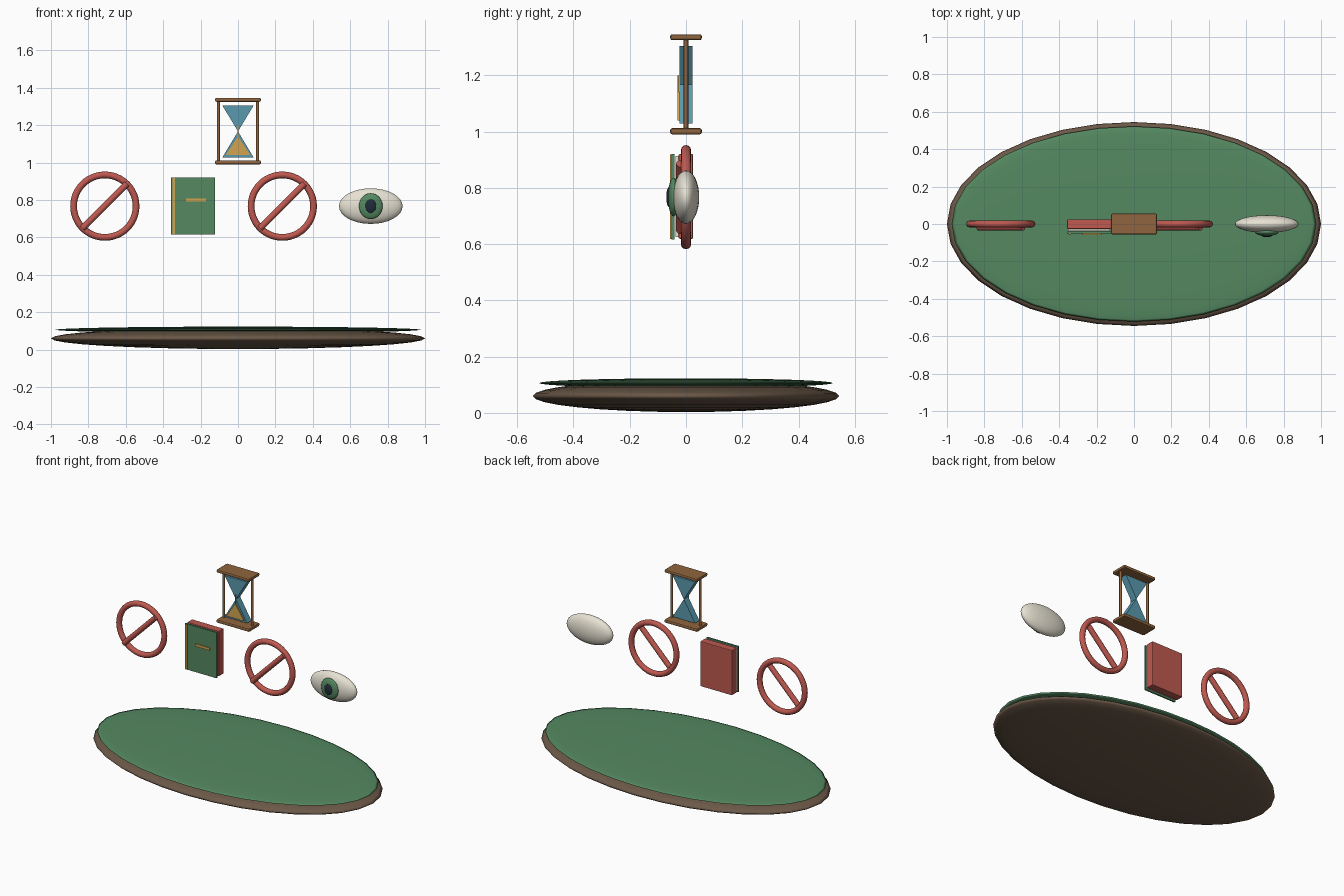
import bpy, math
from mathutils import Vector

if "Cube" in bpy.data.objects:
    bpy.data.objects.remove(bpy.data.objects["Cube"])


def mat(name, r, g, b):
    m = bpy.data.materials.new(name)
    m.diffuse_color = (r, g, b, 1)
    m.use_nodes = True
    m.node_tree.nodes["Principled BSDF"].inputs["Base Color"].default_value = m.diffuse_color
    return m


GREEN = mat("green", 0.09, 0.25, 0.12)
SOIL = mat("dark_brown", 0.15, 0.10, 0.065)
RED = mat("red", 0.52, 0.10, 0.08)
WOOD = mat("wood", 0.28, 0.13, 0.05)
GLASS = mat("blue_glass", 0.10, 0.32, 0.42)
GOLD = mat("gold", 0.65, 0.37, 0.08)
CREAM = mat("cream", 0.80, 0.76, 0.65)
DARK = mat("dark", 0.015, 0.025, 0.04)


def finish(name, m, smooth=False):
    o = bpy.context.object
    o.name = name
    o.data.materials.append(m)
    if smooth:
        bpy.ops.object.shade_smooth_by_angle(angle=math.radians(40))
    return o


def ellipsoid(name, loc, radii, m):
    bpy.ops.mesh.primitive_uv_sphere_add(segments=32, ring_count=16, location=loc)
    bpy.context.object.scale = radii
    bpy.ops.object.transform_apply(location=False, rotation=False, scale=True)
    o = finish(name, m)
    bpy.ops.object.shade_smooth()
    return o


def box(name, lo, hi, m, bevel=0):
    lo, hi = Vector(lo), Vector(hi)
    bpy.ops.mesh.primitive_cube_add(size=1, location=(lo + hi) / 2)
    bpy.context.object.scale = hi - lo
    bpy.ops.object.transform_apply(location=False, rotation=False, scale=True)
    o = finish(name, m)
    if bevel:
        b = o.modifiers.new("bevel", "BEVEL")
        b.width = bevel
        b.segments = 2
    return o


def rod(name, a, b, r, m):
    a, b = Vector(a), Vector(b)
    bpy.ops.mesh.primitive_cylinder_add(
        vertices=16, radius=r, depth=(b - a).length, location=(a + b) / 2,
        rotation=(b - a).to_track_quat('Z', 'Y').to_euler())
    return finish(name, m, True)


def wedge(name, half, z_base, z_tip, y0, y1, m):
    # triangular prism extruded along y
    pts = [(-half, z_base), (half, z_base), (0, z_tip)]
    if z_tip < z_base:
        pts.reverse()
    verts = [(x, y, z) for y in (y0, y1) for x, z in pts]
    faces = [(0, 1, 2), (5, 4, 3)] + [(i, i + 3, (i + 1) % 3 + 3, (i + 1) % 3) for i in range(3)]
    me = bpy.data.meshes.new(name)
    me.from_pydata(verts, [], faces)
    me.materials.append(m)
    bpy.context.collection.objects.link(bpy.data.objects.new(name, me))


# oval base with green top
ellipsoid("base_rim", (0, 0, 0.06), (1, 0.545, 0.057), SOIL)
ellipsoid("base_top", (0, 0, 0.106), (0.975, 0.522, 0.017), GREEN)

# two prohibition signs
ZC = 0.767
for side, x in (("left", -0.712), ("right", 0.237)):
    bpy.ops.mesh.primitive_torus_add(
        major_radius=0.167, minor_radius=0.018, major_segments=48, minor_segments=12,
        location=(x, 0, ZC), rotation=(math.pi / 2, 0, 0))
    finish(side + "_sign_ring", RED, True)
    d = 0.119
    rod(side + "_sign_bar", (x - d, -0.018, ZC - d), (x + d, -0.018, ZC + d), 0.017, RED)

# book
box("book_body", (-0.357, -0.026, 0.619), (-0.123, 0.025, 0.92), RED, 0.004)
box("book_pages", (-0.354, -0.037, 0.625), (-0.128, -0.026, 0.914), CREAM)
box("book_cover", (-0.357, -0.051, 0.616), (-0.123, -0.041, 0.921), GREEN)
box("book_spine_strip", (-0.351, -0.056, 0.618), (-0.338, -0.05, 0.919), GOLD)
box("book_clasp", (-0.277, -0.058, 0.791), (-0.17, -0.05, 0.808), GOLD)

# hourglass
box("hourglass_top_plate", (-0.122, -0.056, 1.325), (0.122, 0.056, 1.346), WOOD, 0.007)
box("hourglass_bottom_plate", (-0.122, -0.056, 0.99), (0.122, 0.056, 1.012), WOOD, 0.007)
for side, x in (("left", -0.105), ("right", 0.105)):
    rod(side + "_hourglass_post", (x, 0, 1.005), (x, 0, 1.332), 0.008, WOOD)
wedge("upper_glass", 0.083, 1.304, 1.167, -0.023, 0.023, GLASS)
wedge("lower_glass", 0.083, 1.028, 1.167, -0.023, 0.023, GLASS)
wedge("sand_pile", 0.066, 1.04, 1.14, -0.03, -0.023, GOLD)
box("sand_stream", (-0.002, -0.03, 1.13), (0.002, -0.025, 1.2), GOLD)

# eye
ellipsoid("eyeball", (0.71, 0, ZC), (0.17, 0.047, 0.095), CREAM)
ellipsoid("iris", (0.71, -0.044, ZC), (0.063, 0.02, 0.069), GREEN)
ellipsoid("pupil", (0.71, -0.06, ZC), (0.029, 0.01, 0.036), DARK)
